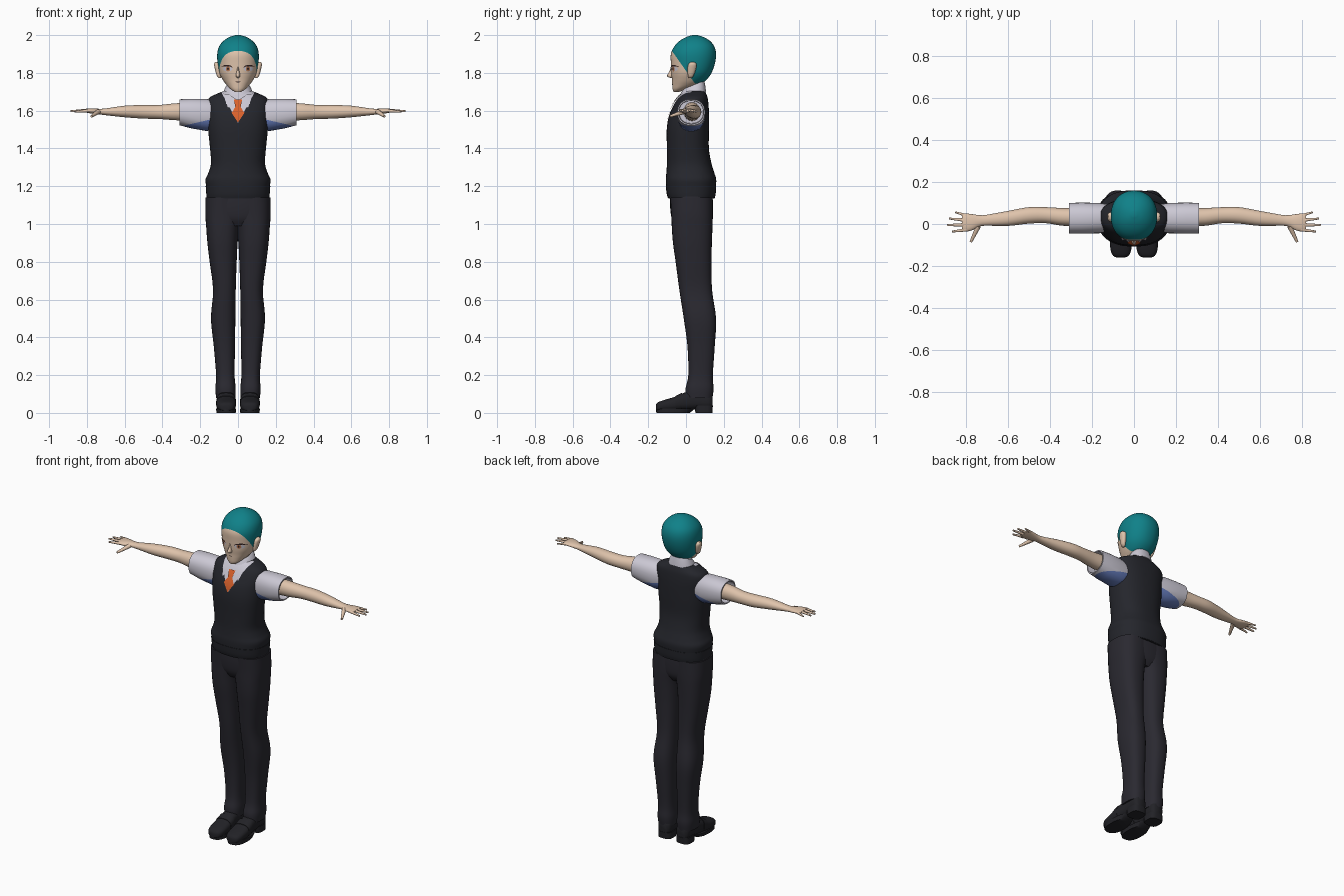
import bpy, bmesh, math
from mathutils import Vector
from mathutils.bvhtree import BVHTree

if "Cube" in bpy.data.objects:
    bpy.data.objects.remove(bpy.data.objects["Cube"], do_unlink=True)


def material(name, r, g, b):
    mat = bpy.data.materials.new(name)
    mat.use_nodes = True
    mat.diffuse_color = (r, g, b, 1)
    shader = mat.node_tree.nodes["Principled BSDF"]
    shader.inputs["Base Color"].default_value = (r, g, b, 1)
    shader.inputs["Roughness"].default_value = 0.8
    return mat


SKIN = material("skin", .74, .55, .41)
HAIR = material("teal hair", .005, .22, .25)
VEST = material("charcoal vest", .018, .019, .025)
TROUSERS = material("dark trousers", .023, .022, .03)
SHOE = material("shoe leather", .016, .016, .02)
SHIRT = material("pale shirt", .6, .58, .66)
SHADE = material("blue shirt lining", .13, .2, .5)
TIE = material("orange tie", .7, .12, .025)
INK = material("dark lash", .03, .015, .015)
IRIS = material("amber iris", .5, .2, .09)


def finish(name, bm, mats, mirror=False, angle=50):
    mesh = bpy.data.meshes.new(name)
    bm.to_mesh(mesh)
    bm.free()
    for mat in mats:
        mesh.materials.append(mat)
    obj = bpy.data.objects.new(name, mesh)
    bpy.context.collection.objects.link(obj)
    bpy.ops.object.select_all(action='DESELECT')
    obj.select_set(True)
    bpy.context.view_layer.objects.active = obj
    bpy.ops.object.shade_smooth_by_angle(angle=math.radians(angle))
    if mirror:
        obj.modifiers.new("mirror", 'MIRROR').use_clip = False
    return obj


def spline(rows, steps):
    """Catmull-Rom interpolation between cross-section rows."""
    out = []
    for i in range(len(rows) - 1):
        a, b, c, d = (rows[max(0, min(len(rows) - 1, i + k))] for k in (-1, 0, 1, 2))
        for s in range(steps):
            t = s / steps
            out.append([q + t / 2 * (r - p + t * (2 * p - 5 * q + 4 * r - s3 + t * (3 * (q - r) + s3 - p)))
                        for p, q, r, s3 in zip(a, b, c, d)])
    return out + [list(rows[-1])]


def sym(rows):
    return [(z, -w, w, f, b) for z, w, f, b in rows]


def loft(name, rows, mats, axis='z', power=2.3, n=32, steps=4, tilt=0,
         mirror=False, cuts=(), rule=None):
    """Skin superellipse rings; each row is (position, u min, u max, v min, v max)."""
    place = {'z': lambda t, u, v: (u, v, t + tilt * v),
             'x': lambda t, u, v: (t, u, v),
             'y': lambda t, u, v: (u, t, v)}[axis]
    bm = bmesh.new()
    rings = []
    for t, u0, u1, v0, v1 in spline(rows, steps):
        ring = []
        for k in range(n):
            c, s = math.cos(math.tau * k / n), math.sin(math.tau * k / n)
            c = math.copysign(abs(c) ** (2 / power), c)
            s = math.copysign(abs(s) ** (2 / power), s)
            ring.append(bm.verts.new(place(t, (u0 + u1 + (u1 - u0) * c) / 2,
                                           (v0 + v1 + (v1 - v0) * s) / 2)))
        rings.append(ring)
    for a, b in zip(rings, rings[1:]):
        for k in range(n):
            bm.faces.new((a[k], a[(k + 1) % n], b[(k + 1) % n], b[k]))
    bm.faces.new(rings[0])
    bm.faces.new(rings[-1])
    bmesh.ops.recalc_face_normals(bm, faces=bm.faces)
    for co, no in cuts:
        bmesh.ops.bisect_plane(bm, geom=bm.verts[:] + bm.edges[:] + bm.faces[:],
                               plane_co=co, plane_no=no)
    if rule:
        for f in bm.faces:
            f.material_index = int(rule(f.calc_center_median()))
    return finish(name, bm, mats, mirror)


def panel(name, points, mat, target, offset, mirror=False):
    """Thin plate drawn in x,z and laid on the front of a target object."""
    tree = BVHTree.FromPolygons([v.co for v in target.data.vertices],
                                [p.vertices for p in target.data.polygons])
    bm = bmesh.new()
    bm.faces.new([bm.verts.new((x, 0, z)) for x, z in points])
    bmesh.ops.triangulate(bm, faces=bm.faces[:])
    bmesh.ops.subdivide_edges(bm, edges=bm.edges[:], cuts=3, use_grid_fill=True)
    for v in bm.verts:
        hit = tree.ray_cast(Vector((v.co.x, -1, v.co.z)), Vector((0, 1, 0)))[0]
        v.co.y = (hit.y if hit else 0) - offset
    bm.normal_update()
    if sum(f.normal.y for f in bm.faces) > 0:
        bmesh.ops.reverse_faces(bm, faces=bm.faces[:])
    return finish(name, bm, [mat], mirror)


def oval(cx, cz, w, h, n=14):
    return [(cx + w * math.cos(math.tau * k / n), cz + h * math.sin(math.tau * k / n)) for k in range(n)]


# Head with the hair split off along a slanted hairline
hair_co, hair_no = Vector((0, -.07, 1.91)), Vector((0, .17, .12))
head = loft("head", sym([
    (1.7, .018, -.066, -.035), (1.715, .04, -.071, .005), (1.74, .064, -.073, .075),
    (1.765, .082, -.074, .11), (1.8, .099, -.078, .135), (1.85, .108, -.08, .153),
    (1.9, .11, -.08, .159), (1.94, .1, -.062, .15), (1.97, .076, -.033, .126),
    (1.99, .045, .002, .092), (2, .012, .035, .06)]), [SKIN, HAIR], n=48, power=2.15,
    cuts=[(hair_co, hair_no), ((0, 0, 1.745), (0, 0, 1))],
    rule=lambda c: (c - hair_co).dot(hair_no) > 0 and c.z > 1.745)
loft("nose", sym([(1.772, .004, -.078, -.06), (1.783, .012, -.1, -.06),
                  (1.81, .007, -.087, -.06), (1.84, .004, -.078, -.06)]), [SKIN], n=12, power=2)
loft("ear", [(1.772, .09, .1, .015, .03), (1.785, .09, .112, .01, .04), (1.82, .09, .122, .008, .053),
             (1.845, .09, .127, .012, .056), (1.857, .1, .122, .025, .045)], [SKIN], n=16, mirror=True)
loft("neck", sym([(1.64, .05, .01, .1), (1.7, .044, .014, .09), (1.78, .045, .016, .095)]), [SKIN])

# Eyes and mouth
panel("eye_white", oval(.055, 1.821, .026, .013), SHIRT, head, .001, True)
panel("iris", oval(.053, 1.821, .012, .013), IRIS, head, .002, True)
panel("pupil", oval(.053, 1.822, .005, .007), INK, head, .003, True)
panel("eyelash", [(.025, 1.826), (.04, 1.84), (.07, 1.843), (.092, 1.83),
                  (.07, 1.835), (.04, 1.833)], INK, head, .004, True)
panel("mouth", oval(0, 1.752, .016, .0018), INK, head, .001)

# Vest, with the V opening showing the shirt
v_low, v_dirs = Vector((0, 0, 1.535)), [Vector((s * .165, 0, -.09)) for s in (-1, 1)]
vest = loft("vest", sym([
    (1.135, .163, -.092, .15), (1.19, .167, -.104, .157), (1.235, .172, -.107, .16),
    (1.27, .157, -.104, .15), (1.32, .143, -.101, .135), (1.4, .148, -.101, .121),
    (1.5, .158, -.102, .122), (1.57, .161, -.091, .122), (1.62, .165, -.07, .12),
    (1.665, .155, -.045, .115), (1.69, .11, -.025, .107), (1.705, .07, -.01, .1)]),
    [VEST, SHIRT], n=48, power=2.4, cuts=[(v_low, d) for d in v_dirs],
    rule=lambda c: c.y < .03 and all((c - v_low).dot(d) < 0 for d in v_dirs))
loft("vest_hem_band", sym([(1.137, .165, -.095, .152), (1.16, .168, -.102, .157),
                           (1.2, .171, -.107, .16)]), [VEST], n=48, power=2.4)

# Collar and tie
loft("collar", sym([(1.66, .085, -.05, .106), (1.7, .07, -.03, .101), (1.72, .056, -.014, .096),
                    (1.7, .05, -.005, .09)]), [SHIRT], steps=1, tilt=.4)
panel("collar_flap", [(.01, 1.66), (.045, 1.685), (.078, 1.69), (.055, 1.612)], SHIRT, vest, .008, True)
panel("tie_knot", [(-.022, 1.66), (.022, 1.66), (.014, 1.62), (-.014, 1.62)], TIE, vest, .009)
panel("tie_blade", [(-.014, 1.62), (.014, 1.62), (.034, 1.588), (0, 1.537), (-.034, 1.588)], TIE, vest, .006)

# Short sleeves with open cuffs and a blue underside
lining_co, lining_no = Vector((.16, 0, 1.55)), Vector((.23, 0, 1))
loft("sleeve", [(.1, -.03, .09, 1.51, 1.645), (.165, -.044, .1, 1.492, 1.662),
                (.25, -.046, .102, 1.507, 1.663), (.31, -.045, .1, 1.523, 1.66),
                (.31, -.038, .093, 1.53, 1.653), (.26, -.036, .091, 1.533, 1.651)],
     [SHIRT, SHADE], axis='x', steps=1, mirror=True, cuts=[(lining_co, lining_no)],
     rule=lambda c: (c - lining_co).dot(lining_no) < 0)

# Arms, palms and fingers
loft("arm_and_palm", [
    (.24, -.012, .076, 1.545, 1.645), (.34, -.008, .076, 1.55, 1.638), (.42, .004, .08, 1.556, 1.63),
    (.5, .002, .08, 1.558, 1.63), (.6, -.009, .062, 1.565, 1.626), (.7, -.008, .044, 1.576, 1.612),
    (.735, -.012, .042, 1.58, 1.61), (.77, -.03, .047, 1.584, 1.612), (.8, -.036, .05, 1.589, 1.611),
    (.818, -.03, .046, 1.593, 1.607)], [SKIN], axis='x', n=24, power=2.1, mirror=True)
bm = bmesh.new()
for base, tip, r in [((.795, -.027, 1.6), (.865, -.036, 1.594), .009),
                     ((.8, -.004, 1.601), (.888, -.005, 1.597), .0095),
                     ((.8, .018, 1.601), (.88, .026, 1.597), .009),
                     ((.795, .04, 1.6), (.85, .056, 1.595), .008),
                     ((.74, -.01, 1.594), (.776, -.085, 1.57), .013)]:
    a, b = Vector(base), Vector(tip)
    turn = (b - a).to_track_quat('Z', 'Y').to_matrix().to_4x4()
    turn.translation = (a + b) / 2
    bmesh.ops.create_cone(bm, cap_ends=True, segments=10, radius1=r, radius2=r * .5,
                          depth=(b - a).length, matrix=turn)
finish("fingers", bm, [SKIN], True)

# Trousers
loft("trouser_seat", sym([(.99, .1, -.055, .115), (1.03, .15, -.076, .137),
                          (1.09, .171, -.084, .142), (1.15, .166, -.085, .141)]), [TROUSERS], power=2.5)
loft("trouser_leg", [
    (1.14, -.03, .172, -.084, .141), (1.05, -.025, .173, -.078, .142), (.98, -.006, .168, -.075, .14),
    (.9, .002, .162, -.069, .137), (.8, .007, .15, -.055, .135), (.65, .012, .132, -.035, .138),
    (.5, .014, .143, -.012, .159), (.35, .016, .128, .008, .152), (.2, .018, .116, .012, .142),
    (.13, .012, .12, -.002, .146), (.08, .014, .116, 0, .14)], [TROUSERS], power=2.5, mirror=True)

# Shoes
loft("shoe_upper", [
    (-.16, .045, .08, .012, .042), (-.15, .025, .1, .01, .055), (-.12, .013, .112, .01, .067),
    (-.06, .011, .115, .01, .085), (0, .016, .11, .015, .11), (.06, .019, .106, .02, .12),
    (.12, .021, .104, .02, .115), (.14, .035, .09, .025, .1)], [SHOE], axis='y', power=2.6, mirror=True)
loft("shoe_strap", [(-.055, .01, .116, .012, .09), (-.02, .011, .114, .014, .107)],
     [SHOE], axis='y', power=2.6, mirror=True)
loft("shoe_sole", [(0, .012, .114, -.157, .02), (.024, .01, .116, -.16, .05)],
     [SHOE], power=2.5, steps=1, mirror=True)
loft("shoe_heel", [(0, .018, .107, .05, .14), (.04, .018, .107, .044, .142)],
     [SHOE], power=3.2, steps=1, mirror=True)
